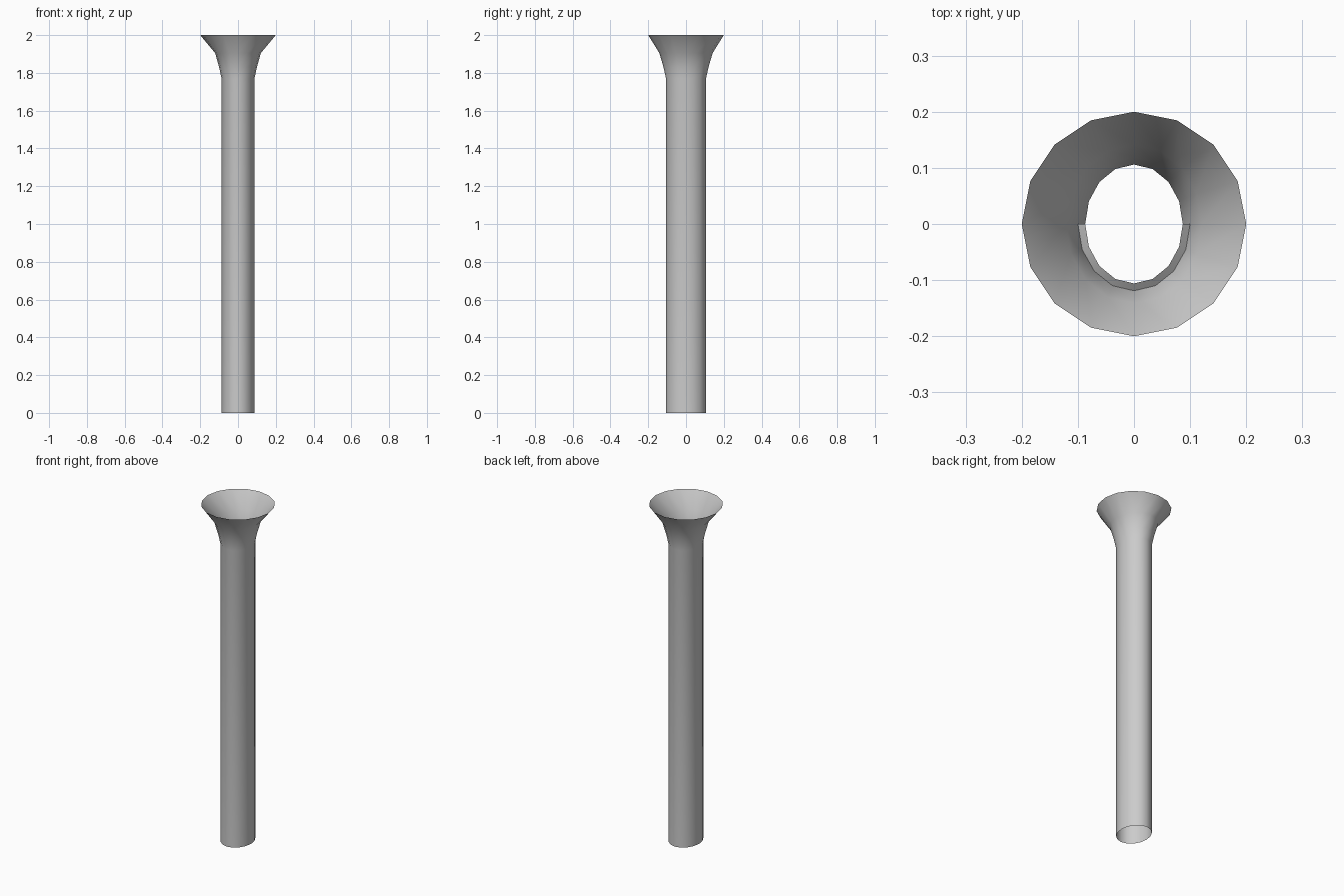
import bpy, bmesh
from math import sin, cos, pi

if "Cube" in bpy.data.objects:
    bpy.data.objects.remove(bpy.data.objects["Cube"])

SIDES = 16


def loft(name, rings, start=0, count=SIDES):
    """Skin elliptical rings (x radius, y radius, z); a partial count leaves an open arc."""
    bm = bmesh.new()
    closed = count == SIDES
    n = count if closed else count + 1
    loops = []
    for rx, ry, z in rings:
        angles = [2 * pi * (start + i) / SIDES for i in range(n)]
        loops.append([bm.verts.new((rx * cos(a), ry * sin(a), z)) for a in angles])
    for low, high in zip(loops, loops[1:]):
        for i in range(count):
            j = (i + 1) % n
            bm.faces.new((low[i], low[j], high[j], high[i]))
    mesh = bpy.data.meshes.new(name)
    bm.to_mesh(mesh)
    bm.free()
    obj = bpy.data.objects.new(name, mesh)
    bpy.context.collection.objects.link(obj)
    bpy.ops.object.select_all(action='DESELECT')
    obj.select_set(True)
    bpy.context.view_layer.objects.active = obj
    bpy.ops.object.shade_smooth_by_angle(angle=pi / 5)
    return obj


# Open oval pipe that flares into a round mouth
loft("flared_pipe", [
    (0.087, 0.106, 0.0),
    (0.087, 0.106, 1.77),
    (0.100, 0.119, 1.83),
    (0.121, 0.141, 1.905),
    (0.200, 0.200, 2.0),
])

# Narrow half-ring lip inside the throat, front side only
loft("throat_lip", [
    (0.100, 0.119, 1.83),
    (0.087, 0.106, 1.84),
], start=8, count=8)
